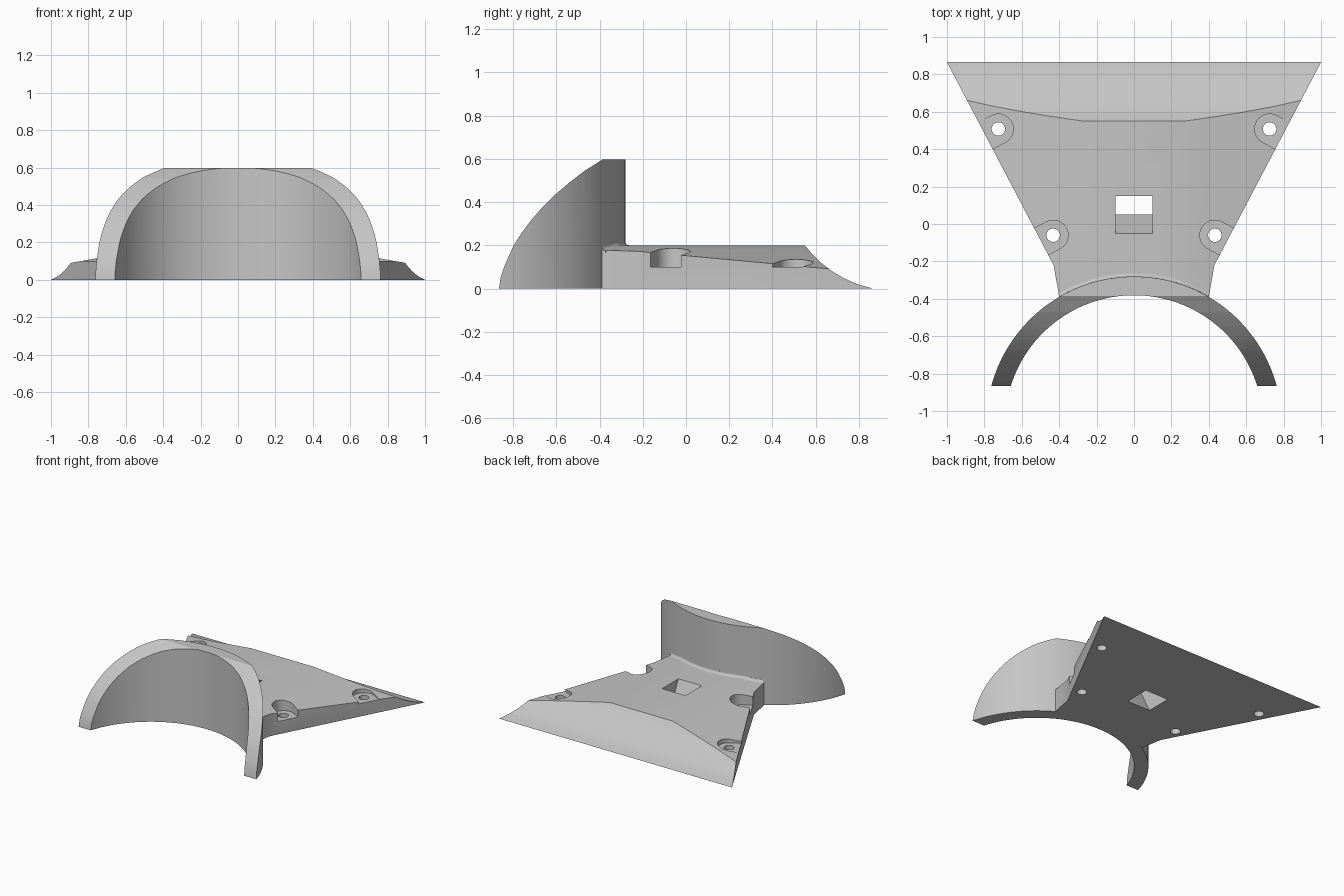
import bpy, bmesh, math
from mathutils import Vector

if "Cube" in bpy.data.objects:
    bpy.data.objects.remove(bpy.data.objects["Cube"], do_unlink=True)

grey = bpy.data.materials.new("plain grey")
grey.use_nodes = True
colour = (0.56, 0.56, 0.56, 1)
grey.diffuse_color = colour
grey.node_tree.nodes["Principled BSDF"].inputs["Base Color"].default_value = colour


def add_object(name, bm):
    bmesh.ops.recalc_face_normals(bm, faces=bm.faces[:])
    mesh = bpy.data.meshes.new(name)
    bm.to_mesh(mesh)
    bm.free()
    mesh.materials.append(grey)
    obj = bpy.data.objects.new(name, mesh)
    bpy.context.collection.objects.link(obj)
    return obj


def prism_mesh(points, direction):
    bm = bmesh.new()
    face = bm.faces.new([bm.verts.new(p) for p in points])
    new = bmesh.ops.extrude_face_region(bm, geom=[face])["geom"]
    verts = [g for g in new if isinstance(g, bmesh.types.BMVert)]
    bmesh.ops.translate(bm, verts=verts, vec=direction)
    bmesh.ops.recalc_face_normals(bm, faces=bm.faces[:])
    return bm


def combine(target, tool, operation):
    mod = target.modifiers.new(operation.lower(), 'BOOLEAN')
    mod.operation, mod.solver, mod.object = operation, 'EXACT', tool
    bpy.context.view_layer.objects.active = target
    bpy.ops.object.modifier_apply(modifier=mod.name)
    bpy.data.objects.remove(tool, do_unlink=True)


def smooth(obj, degrees=25):
    bpy.ops.object.select_all(action='DESELECT')
    obj.select_set(True)
    bpy.context.view_layer.objects.active = obj
    bpy.ops.object.shade_smooth_by_angle(angle=math.radians(degrees))


def trim(bm, point, normal):
    cut = bmesh.ops.bisect_plane(bm, geom=bm.verts[:] + bm.edges[:] + bm.faces[:],
                                 plane_co=point, plane_no=normal, clear_outer=True)
    edges = [e for e in cut["geom_cut"] if isinstance(e, bmesh.types.BMEdge)]
    bmesh.ops.holes_fill(bm, edges=edges, sides=0)


# Base plate: ramp profile with sloping shoulders, cut to a tapering outline
ramp = [(0.55, 0.2), (0.575, 0.17), (0.6, 0.143), (0.63, 0.115), (0.66, 0.092),
        (0.695, 0.068), (0.73, 0.048), (0.765, 0.032), (0.8, 0.018), (0.865, 0)]
profile = [(-0.5, 0), (-0.5, 0.2)] + ramp
bm = prism_mesh([(-1.2, y, z) for y, z in profile], (2.4, 0, 0))
for s in (-1, 1):
    trim(bm, (s * 0.27, 0, 0.2), (s * 0.175, 0, 1))
plate = add_object("base_plate", bm)
half = [(0.15, -0.335), (0.4, -0.388), (0.43, -0.22), (1.0525, 0.965)]
outline = half + [(-x, y) for x, y in half[::-1]]
combine(plate, add_object("outline_cutter", prism_mesh([(x, y, -0.1) for x, y in outline], (0, 0, 0.5))),
        'INTERSECT')

# Screw pockets open to the sides, with through holes
for s in (-1, 1):
    for x, y in ((0.725, 0.508), (0.432, -0.06)):
        centre = Vector((s * x, y, 0.1))
        out = Vector((s * 0.88, -0.47, 0)).normalized()
        side = Vector((-out.y, out.x, 0))
        arc = [math.pi * (0.5 + i / 24) for i in range(25)]
        pocket = [centre + 0.08 * (out * math.cos(a) + side * math.sin(a)) for a in arc]
        pocket += [centre + out * 0.3 - side * 0.08, centre + out * 0.3 + side * 0.08]
        combine(plate, add_object("pocket_cutter", prism_mesh(pocket, (0, 0, 0.3))), 'DIFFERENCE')
        turn = [math.tau * i / 32 for i in range(32)]
        hole = [(s * x + 0.036 * math.cos(a), y + 0.036 * math.sin(a), -0.1) for a in turn]
        combine(plate, add_object("hole_cutter", prism_mesh(hole, (0, 0, 0.4))), 'DIFFERENCE')

# Slanted square opening
opening = [(-0.1, 0.1, -0.1), (0.1, 0.1, -0.1), (0.1, 0.3, -0.1), (-0.1, 0.3, -0.1)]
combine(plate, add_object("opening_cutter", prism_mesh(opening, (0, -0.2, 0.4))), 'DIFFERENCE')
smooth(plate)

# Curved collar: part of a ring trimmed by the swept side profile
CY, INNER, OUTER = -1.071, 0.69, 0.79


def ring_arc(radius, half_angle, steps=64):
    angles = [half_angle * (2 * i / steps - 1) for i in range(steps + 1)]
    return [(radius * math.sin(a), CY + radius * math.cos(a)) for a in angles]


outline = ring_arc(INNER, 1.4) + ring_arc(OUTER, 1.4)[::-1]
collar = add_object("collar", prism_mesh([(x, y, 0) for x, y in outline], (0, 0, 0.598)))
sweep = [(-0.865, -0.1), (-0.865, 0), (-0.858, 0.05), (-0.842, 0.1), (-0.82, 0.15),
         (-0.797, 0.2), (-0.762, 0.255), (-0.72, 0.312), (-0.67, 0.37), (-0.61, 0.43),
         (-0.545, 0.486), (-0.47, 0.544), (-0.385, 0.598), (-0.385, 0.7), (0, 0.7), (0, -0.1)]
combine(collar, add_object("sweep_cutter", prism_mesh([(-1, y, z) for y, z in sweep], (2, 0, 0))),
        'INTERSECT')
smooth(collar)

# Small concave fillet where the collar meets the plate
SIZE = 0.018
quarter = [math.pi / 2 * i / 6 for i in range(7)]
section = [(-0.01, -0.01), (-0.01, SIZE)]
section += [(SIZE * (1 - math.cos(a)), SIZE * (1 - math.sin(a))) for a in quarter]
section += [(SIZE, -0.01)]
bm = bmesh.new()
rows = []
for a in [0.525 * (i / 24 - 1) for i in range(49)]:
    row = []
    for r, dz in section:
        x = (OUTER + r) * math.sin(a)
        top = 0.2 - 0.175 * max(0, abs(x) - 0.27)
        row.append(bm.verts.new((x, CY + (OUTER + r) * math.cos(a), top + dz)))
    rows.append(row)
for p, q in zip(rows, rows[1:]):
    for i in range(len(p)):
        j = (i + 1) % len(p)
        bm.faces.new((p[i], p[j], q[j], q[i]))
bm.faces.new(rows[0])
bm.faces.new(rows[-1])
smooth(add_object("collar_fillet", bm), 40)
